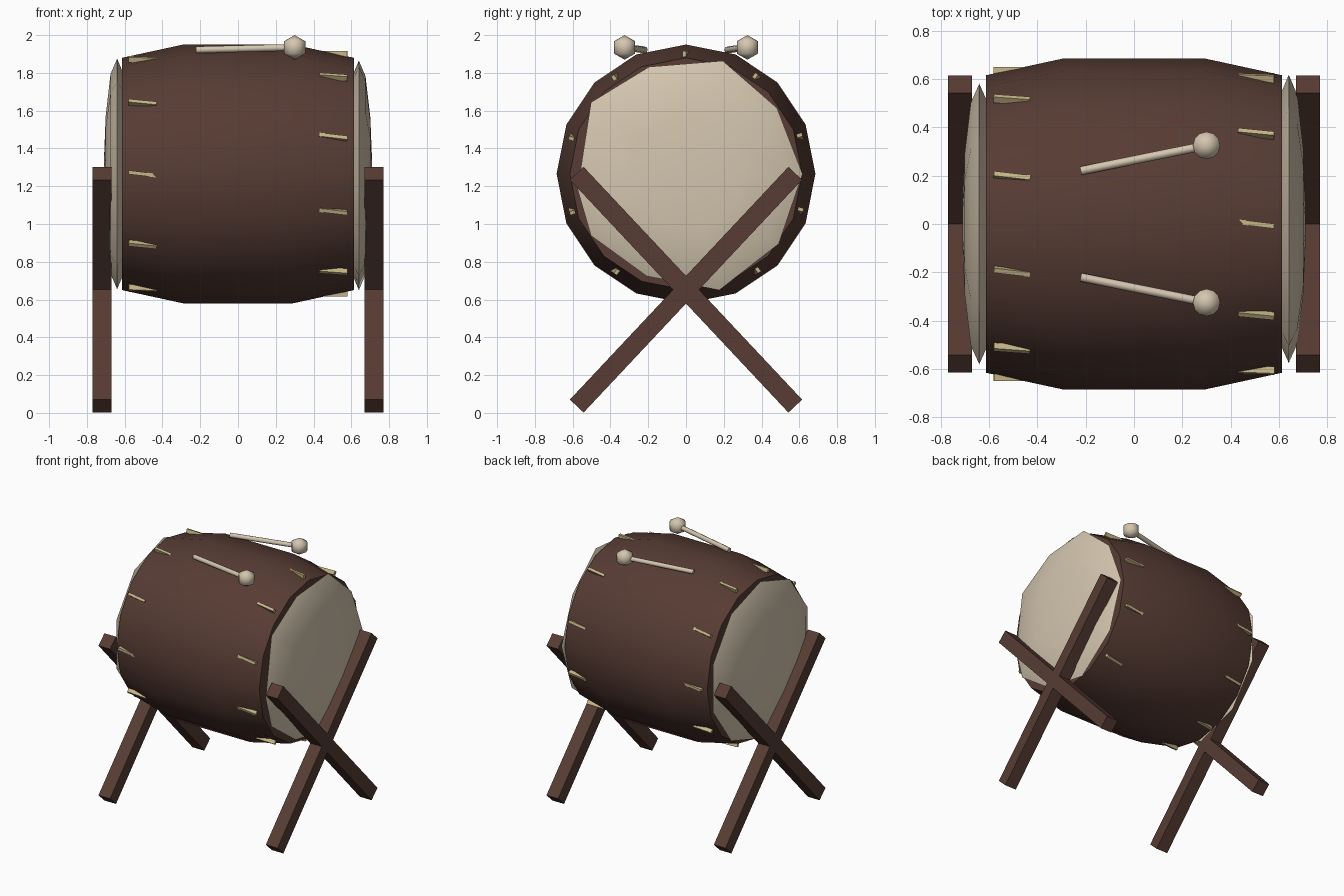
import bpy, bmesh, math
from mathutils import Vector, Matrix

if "Cube" in bpy.data.objects:
    bpy.data.objects.remove(bpy.data.objects["Cube"])

CZ = 1.265  # height of the drum axis


def material(name, rgb):
    m = bpy.data.materials.new(name)
    m.diffuse_color = (*rgb, 1)
    m.use_nodes = True
    m.node_tree.nodes["Principled BSDF"].inputs["Base Color"].default_value = m.diffuse_color
    return m


WOOD = material("dark_wood", (0.095, 0.045, 0.034))
SKIN = material("pale_hide", (0.66, 0.565, 0.43))
PEG = material("straw_peg", (0.56, 0.46, 0.24))


def finish(name, bm, mat, smooth=None):
    bmesh.ops.recalc_face_normals(bm, faces=bm.faces)
    me = bpy.data.meshes.new(name)
    bm.to_mesh(me)
    bm.free()
    me.materials.append(mat)
    ob = bpy.data.objects.new(name, me)
    bpy.context.collection.objects.link(ob)
    if smooth:
        bpy.ops.object.select_all(action='DESELECT')
        ob.select_set(True)
        bpy.context.view_layer.objects.active = ob
        bpy.ops.object.shade_smooth_by_angle(angle=math.radians(smooth))
    return ob


def lathe_x(name, profile, rim, mat, smooth):
    """Rings of (x, scale) around the drum axis; rim is a list of (degrees, radius)."""
    bm = bmesh.new()
    rings = []
    for x, s in profile:
        rings.append([bm.verts.new((x, r * s * math.cos(math.radians(a)),
                                    CZ + r * s * math.sin(math.radians(a)))) for a, r in rim])
    n = len(rim)
    for a, b in zip(rings, rings[1:]):
        for i in range(n):
            j = (i + 1) % n
            bm.faces.new((a[i], a[j], b[j], b[i]))
    bm.faces.new(rings[0])
    bm.faces.new(rings[-1])
    bmesh.ops.remove_doubles(bm, verts=bm.verts, dist=1e-5)
    return finish(name, bm, mat, smooth)


def box(name, size, matrix, mat):
    bm = bmesh.new()
    bmesh.ops.create_cube(bm, size=1, matrix=matrix @ Matrix.Diagonal((*size, 1)))
    return finish(name, bm, mat)


# barrel body, sixteen sides
lathe_x("barrel", [(-0.613, 0.615), (-0.29, 0.685), (0.29, 0.685), (0.613, 0.615)],
        [(i * 22.5, 1) for i in range(16)], WOOD, 35)

# drum skins: flattened lenses with slightly irregular rims
right_rim = [(0, .617), (36, .595), (72, .63), (109, .6), (143, .63),
             (188, .58), (213, .6), (249, .58), (286, .64), (323, .615)]
left_rim = [(18 + 36 * i, 0.61) for i in range(10)]
for name, side, rim in (("right_skin", 1, right_rim), ("left_skin", -1, left_rim)):
    prof = []
    for deg in (150, 120, 90, 60, 30, 8):
        t = math.radians(deg)
        prof.append((side * (0.64 + 0.07 * math.cos(t)), math.sin(t)))
    lathe_x(name, prof, rim, SKIN, 60)

# pegs holding the skins, twisted slightly around the barrel
for name, side, offset in (("left_peg", -1, 0), ("right_peg", 1, 18)):
    for i in range(10):
        m = (Matrix.Translation((0, 0, CZ))
             @ Matrix.Rotation(math.radians(offset + 36 * i), 4, 'X')
             @ Matrix.Translation((side * 0.505, 0.635, 0))
             @ Matrix.Rotation(math.radians(-7), 4, 'Y'))
        box(f"{name}_{i + 1}", (0.15, 0.03, 0.02), m, PEG)

# crossed stand legs
for side, sx in (("left", -0.72), ("right", 0.72)):
    for lean, ang in (("forward", 46.8), ("backward", -46.8)):
        m = (Matrix.Translation((sx, 0, 0.652))
             @ Matrix.Rotation(math.radians(ang), 4, 'X'))
        box(f"{side}_leg_{lean}", (0.1, 1.69, 0.1), m, WOOD)

# beaters lying on top
for side, s in (("front", -1), ("back", 1)):
    a, b = Vector((-0.22, s * 0.22, 1.922)), Vector((0.3, s * 0.325, 1.935))
    d = b - a
    bm = bmesh.new()
    bmesh.ops.create_cone(bm, cap_ends=True, segments=8, radius1=0.018, radius2=0.018,
                          depth=d.length,
                          matrix=Matrix.Translation((a + b) / 2) @ d.to_track_quat('Z', 'Y').to_matrix().to_4x4())
    finish(f"{side}_beater_stick", bm, SKIN, 50)
    bm = bmesh.new()
    bmesh.ops.create_uvsphere(bm, u_segments=12, v_segments=3, radius=0.065,
                              matrix=Matrix.Translation(b))
    finish(f"{side}_beater_head", bm, SKIN, 80)
